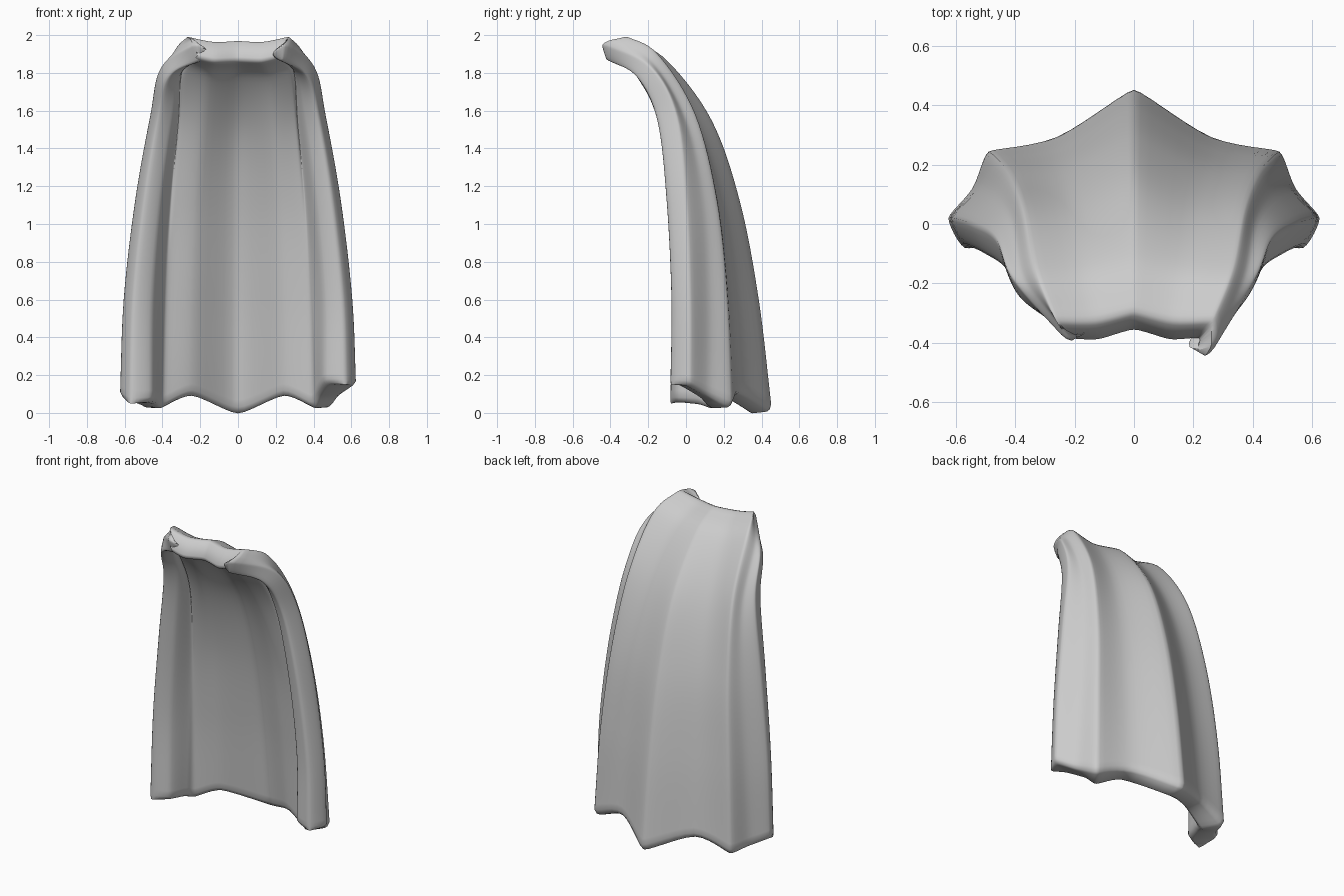
import bpy, bmesh
from mathutils import Vector

default = bpy.data.objects.get("Cube")
if default:
    bpy.data.objects.remove(default)

RING_STEPS, PATH_STEPS = 6, 8

# Folds of one half of the cape, each a path from hem to collar
FOLDS = {
    "spine": [(0, .455, .01), (0, .385, .6), (0, .285, 1.12), (0, .135, 1.55), (0, -.1, 1.865), (0, -.3, 1.98)],
    "back_valley": [(.26, .295, .1), (.25, .25, .62), (.23, .18, 1.12), (.2, .05, 1.55), (.17, -.14, 1.86), (.13, -.33, 1.975)],
    "side_ridge": [(.49, .245, .03), (.46, .22, .6), (.415, .165, 1.12), (.37, .05, 1.58), (.33, -.15, 1.9), (.26, -.33, 2)],
    "side_valley": [(.545, .12, .045), (.515, .12, .6), (.465, .09, 1.12), (.41, 0, 1.55), (.37, -.18, 1.86), (.27, -.4, 1.98)],
    "edge": [(.625, .02, .08), (.605, .02, .6), (.545, 0, 1.12), (.465, -.05, 1.57), (.405, -.19, 1.83), (.25, -.45, 1.955)],
    "lip": [(.57, -.08, .05), (.555, -.075, .6), (.5, -.1, 1.12), (.43, -.15, 1.55), (.37, -.26, 1.78), (.23, -.42, 1.87)],
}
# How round each fold is: ridges are crisp, valleys are broad
ROUNDNESS = {"spine": .15, "back_valley": .5, "side_ridge": .2, "side_valley": .45, "edge": .25, "lip": .4}
# Inward offset of the lining behind each fold: sideways, thickness
LINING = {"lip": (.11, -.03), "side_valley": (.13, .06), "side_ridge": (.1, .13),
          "back_valley": (.02, .13), "spine": (0, .13)}


def cardinal(a, b, c, d, t, start, end):
    """Point between b and c on a cardinal spline."""
    m0, m1 = (c - a) * start, (d - b) * end
    s, q = t * t * t, t * t
    return b * (2*s - 3*q + 1) + m0 * (s - 2*q + t) + c * (3*q - 2*s) + m1 * (s - q)


def along(path, v):
    """Point on a fold at v, from 0 at the hem to 1 at the collar."""
    f = v * (len(path) - 1)
    i = min(int(f), len(path) - 2)
    pts = [path[0] * 2 - path[1]] + path + [path[-1] * 2 - path[-2]]
    return cardinal(*pts[i:i + 4], f - i, .5, .5)


def half_folds(side):
    """Cloth and lining folds of one side, with its uneven hem and collar."""
    outer = {n: [Vector(p) for p in path] for n, path in FOLDS.items()}
    if side > 0:
        for n, z in (("lip", .15), ("edge", .14), ("side_valley", .085)):
            outer[n][0].z = z
    else:
        for n in ("side_valley", "edge", "lip"):
            outer[n][-1] += Vector((-.03, .05, 0))
    lining = {}
    for n, (dx, thick) in LINING.items():
        path, new = outer[n], []
        for i, p in enumerate(path):
            t = path[min(i + 1, len(path) - 1)] - path[max(i - 1, 0)]
            t = Vector((0, t.y, t.z)).normalized()
            v = i / (len(path) - 1)
            new.append(p + Vector((-dx * (1 - .5 * v), -t.z * thick, t.y * thick)))
        lining[n] = new
    for path in list(outer.values()) + list(lining.values()):
        for p in path:
            p.x *= side
    return ([(path, ROUNDNESS[n]) for n, path in outer.items()],
            [(path, .35) for path in lining.values()])


left_out, left_in = half_folds(1)
right_out, right_in = half_folds(-1)
# Closed ring of folds: left lip, round the back, right lip, back along the lining
ring_folds = left_out[::-1] + right_out[1:] + right_in + left_in[-2::-1]


def section(v, pinch):
    """Cross-section at v; pinch draws cloth and lining together for a soft hem."""
    k = [along(path, v) for path, _ in ring_folds]
    soft = [s for _, s in ring_folds]
    n = len(k)
    ring = [cardinal(k[i - 1], k[i], k[(i + 1) % n], k[(i + 2) % n],
                     j / RING_STEPS, soft[i], soft[(i + 1) % n])
            for i in range(n) for j in range(RING_STEPS)]
    return [p.lerp((p + ring[-i]) / 2, pinch) for i, p in enumerate(ring)]


# Cape: cloth, lining and rims as one surface
spans = (len(FOLDS["spine"]) - 1) * PATH_STEPS
levels = [(0, .4), (.003, .18), (.012, 0)]
levels += [(i / spans, 0) for i in range(1, spans)]
levels += [(.99, .1), (1, .3)]
bm = bmesh.new()
rows = [[bm.verts.new(p) for p in section(v, pinch)] for v, pinch in levels]
count = len(rows[0])
for low, high in zip(rows, rows[1:]):
    for i in range(count):
        j = (i + 1) % count
        bm.faces.new((low[i], low[j], high[j], high[i]))
for row in (rows[0], rows[-1]):
    for i in range(count // 2):
        corners = list(dict.fromkeys((row[i], row[i + 1], row[-i - 1], row[-i])))
        bm.faces.new(corners)
bmesh.ops.recalc_face_normals(bm, faces=bm.faces)
mesh = bpy.data.meshes.new("cape")
bm.to_mesh(mesh)
bm.free()
cape = bpy.data.objects.new("cape", mesh)
bpy.context.collection.objects.link(cape)

# Plain grey cloth
cloth = bpy.data.materials.new("grey_cloth")
cloth.use_nodes = True
cloth.diffuse_color = (.6, .6, .6, 1)
cloth.node_tree.nodes["Principled BSDF"].inputs["Base Color"].default_value = (.6, .6, .6, 1)
mesh.materials.append(cloth)

bpy.context.view_layer.objects.active = cape
cape.select_set(True)
bpy.ops.object.shade_smooth_by_angle(angle=1.0)
